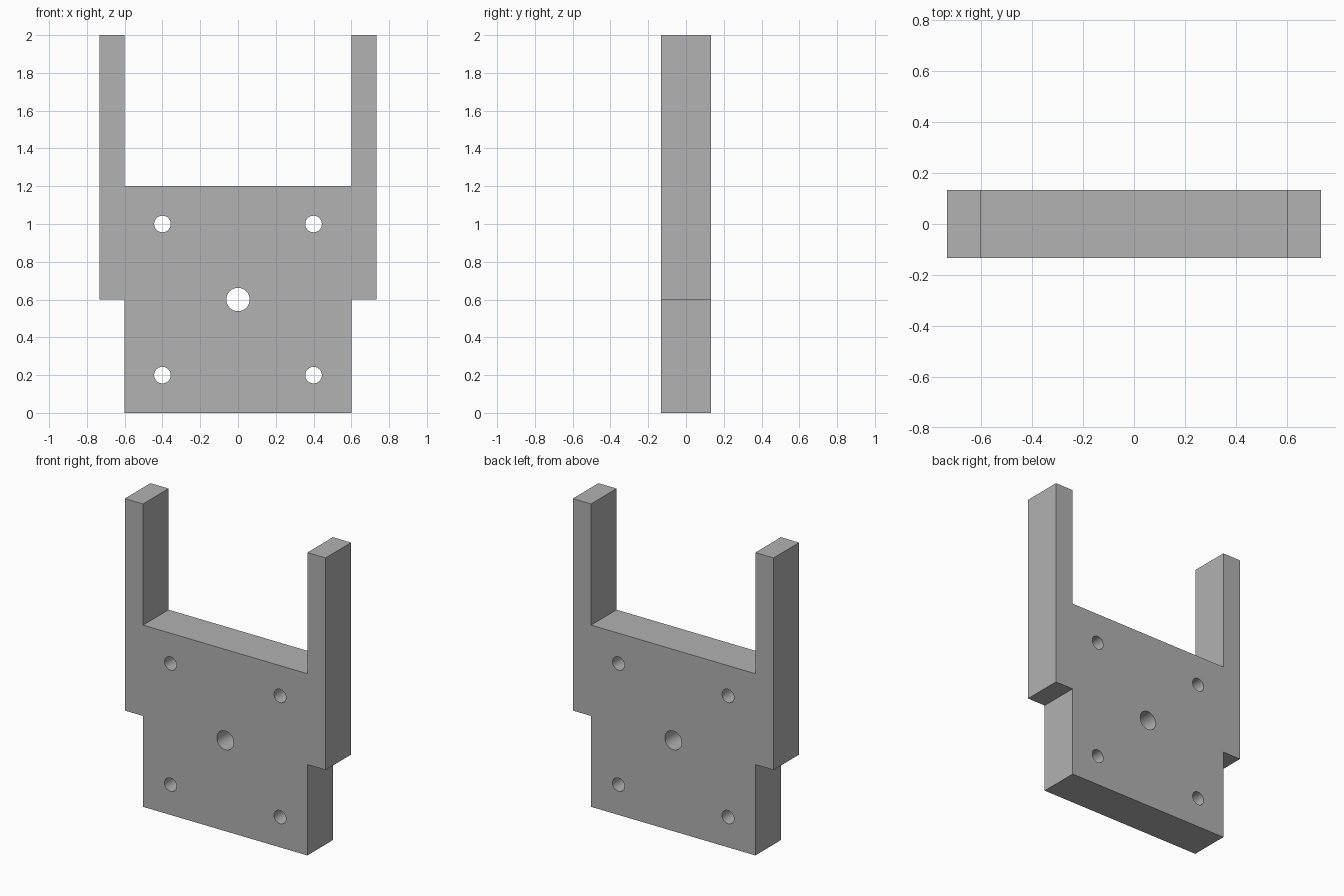
import bpy, bmesh, math
from mathutils import Vector

cube = bpy.data.objects.get("Cube")
if cube:
    bpy.data.objects.remove(cube, do_unlink=True)

HALF_DEPTH = 0.133

grey = bpy.data.materials.new("plain grey")
grey.use_nodes = True
colour = (0.445, 0.445, 0.445, 1)
grey.diffuse_color = colour
grey.node_tree.nodes["Principled BSDF"].inputs["Base Color"].default_value = colour


def prism(name, outline, half):
    """Extrude an x-z outline along y."""
    bm = bmesh.new()
    face = bm.faces.new([bm.verts.new((x, -half, z)) for x, z in outline])
    result = bmesh.ops.extrude_face_region(bm, geom=[face])
    moved = [v for v in result["geom"] if isinstance(v, bmesh.types.BMVert)]
    bmesh.ops.translate(bm, verts=moved, vec=Vector((0, 2 * half, 0)))
    bmesh.ops.recalc_face_normals(bm, faces=bm.faces)
    mesh = bpy.data.meshes.new(name)
    bm.to_mesh(mesh)
    bm.free()
    mesh.materials.append(grey)
    obj = bpy.data.objects.new(name, mesh)
    bpy.context.collection.objects.link(obj)
    return obj


def circle(x, z, radius, sides=32):
    angles = [2 * math.pi * i / sides for i in range(sides)]
    return [(x + radius * math.cos(a), z + radius * math.sin(a)) for a in angles]


# Plate with two upright arms, outlined on one side and mirrored
side = [(0.6, 0), (0.6, 0.6), (0.733, 0.6), (0.733, 2), (0.6, 2), (0.6, 1.2)]
plate = prism("forked_plate", side + [(-x, z) for x, z in reversed(side)], HALF_DEPTH)

# Centre hole and four corner bolt holes
holes = [(0, 0.6, 0.062)] + [(x, z, 0.044) for x in (-0.4, 0.4) for z in (0.2, 1)]
cutters = []
for x, z, radius in holes:
    cutter = prism("hole_cutter", circle(x, z, radius), HALF_DEPTH * 2)
    cutter.hide_render = True
    cutters.append(cutter)
    cut = plate.modifiers.new("hole", "BOOLEAN")
    cut.operation = "DIFFERENCE"
    cut.solver = "EXACT"
    cut.object = cutter

# Apply the cuts and remove the cutters
bpy.ops.object.select_all(action="DESELECT")
plate.select_set(True)
bpy.context.view_layer.objects.active = plate
for name in [m.name for m in plate.modifiers]:
    bpy.ops.object.modifier_apply(modifier=name)
for cutter in cutters:
    bpy.data.objects.remove(cutter, do_unlink=True)
bpy.ops.object.shade_smooth_by_angle(angle=math.radians(30))
